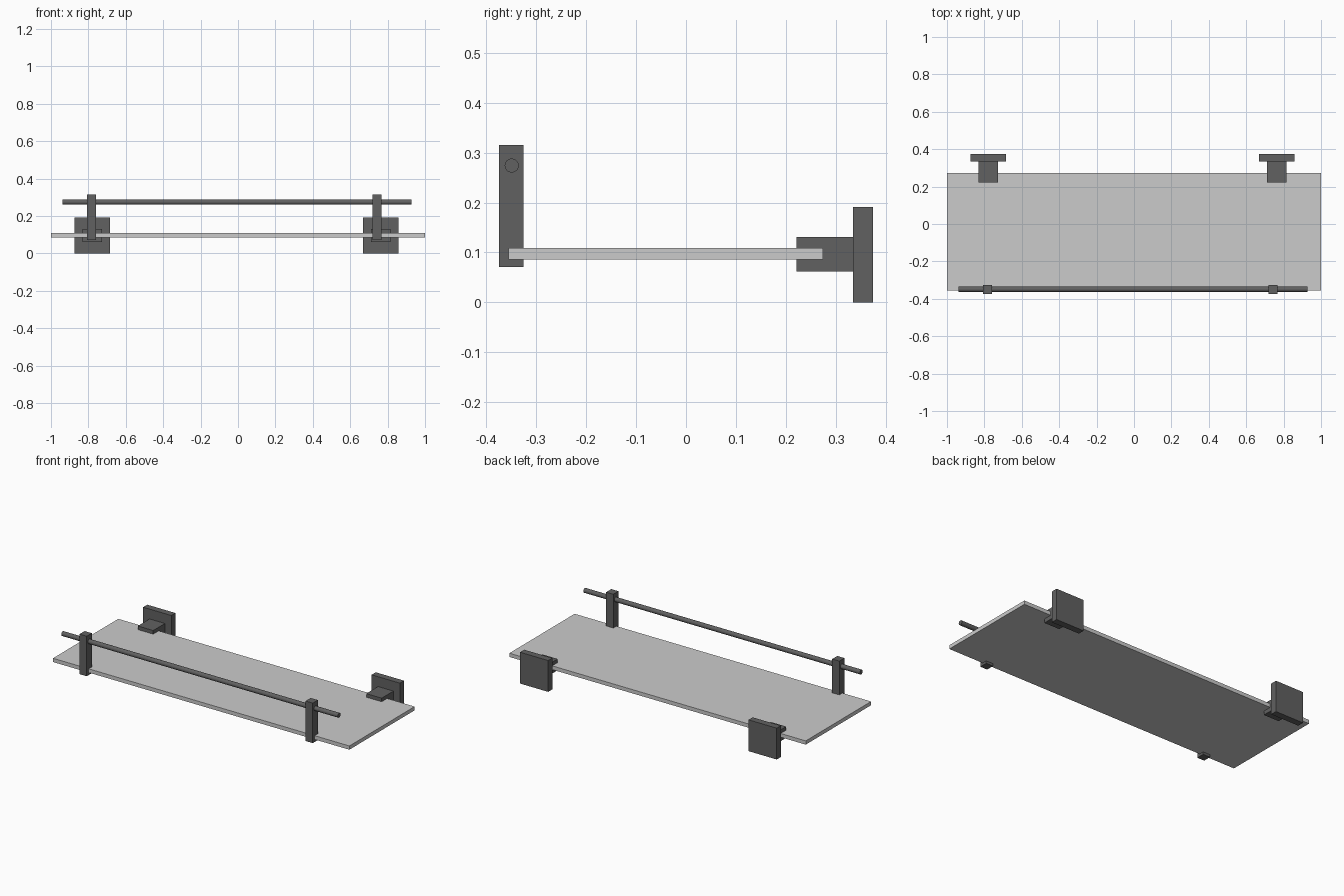
import bpy, math

if "Cube" in bpy.data.objects:
    bpy.data.objects.remove(bpy.data.objects["Cube"])

metal = bpy.data.materials.new("dark_metal")
metal.diffuse_color = (0.12, 0.12, 0.12, 1)
metal.use_nodes = True
metal.node_tree.nodes["Principled BSDF"].inputs["Base Color"].default_value = metal.diffuse_color


def box(name, lo, hi, mat=None):
    """Axis-aligned box between two corners."""
    mid = [(a + b) / 2 for a, b in zip(lo, hi)]
    bpy.ops.mesh.primitive_cube_add(size=1, location=mid)
    ob = bpy.context.object
    ob.name = name
    ob.scale = [b - a for a, b in zip(lo, hi)]
    bpy.ops.object.transform_apply(location=False, rotation=False, scale=True)
    if mat:
        ob.data.materials.append(mat)
    return ob


# Shelf board
box("shelf", (-1, -0.355, 0.086), (1, 0.274, 0.109))

# Wall plates, clamps and front rail posts
for side, bx, px in (("left", -0.779, -0.783), ("right", 0.763, 0.742)):
    box(f"wall_plate_{side}", (bx - 0.095, 0.334, 0), (bx + 0.095, 0.374, 0.191), metal)
    box(f"clamp_{side}", (bx - 0.052, 0.221, 0.062), (bx + 0.052, 0.334, 0.131), metal)
    box(f"rail_post_{side}", (px - 0.024, -0.374, 0.071), (px + 0.024, -0.325, 0.315), metal)

# Round front rail
x0, x1 = -0.938, 0.927
bpy.ops.mesh.primitive_cylinder_add(vertices=32, radius=0.014, depth=x1 - x0,
                                    location=((x0 + x1) / 2, -0.349, 0.274),
                                    rotation=(0, math.pi / 2, 0))
rail = bpy.context.object
rail.name = "front_rail"
rail.data.materials.append(metal)
bpy.ops.object.shade_smooth_by_angle(angle=math.radians(30))
